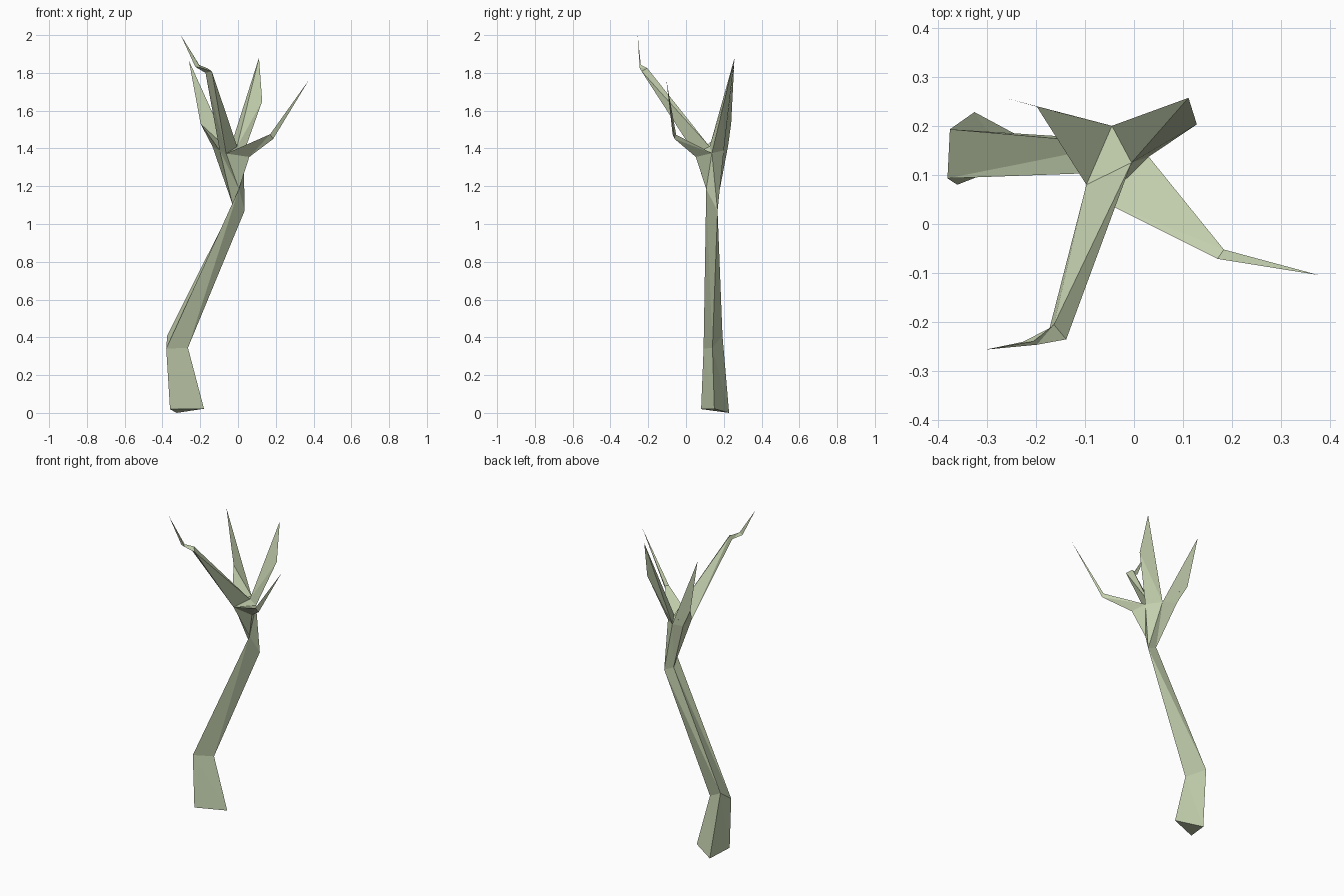
import bpy, bmesh

if "Cube" in bpy.data.objects:
    bpy.data.objects.remove(bpy.data.objects["Cube"])

bark = bpy.data.materials.new("pale_green_bark")
bark.diffuse_color = (0.56, 0.64, 0.43, 1)
bark.use_nodes = True
bark.node_tree.nodes["Principled BSDF"].inputs["Base Color"].default_value = bark.diffuse_color

bm = bmesh.new()


def V(x, y, z):
    return bm.verts.new((x, y, z))


def tri(a, b, c):
    bm.faces.new((a, b, c))


def loft(rings, tip=None):
    """Skin three-sided rings one after another, optionally ending in a point."""
    for low, high in zip(rings, rings[1:]):
        for i in range(3):
            j = (i + 1) % 3
            tri(low[i], low[j], high[i])
            tri(low[j], high[j], high[i])
    if tip:
        for i in range(3):
            tri(rings[-1][i], rings[-1][(i + 1) % 3], tip)


def blade(a, b, c, mid, tip):
    """Short branch with a kink on one side and a sharp tip."""
    for f in ((a, b, mid), (b, c, mid), (c, tip, mid), (c, a, tip), (a, mid, tip)):
        tri(*f)


# Trunk: three-sided, leaning after a kink near the ground (front, right, back)
base = [V(-0.36, 0.08, 0.02), V(-0.18, 0.15, 0.022), V(-0.325, 0.228, 0.0)]
knee = [V(-0.38, 0.093, 0.34), V(-0.265, 0.14, 0.345), V(-0.375, 0.193, 0.41)]
neck = [V(0.005, 0.107, 1.185), V(0.035, 0.167, 1.07), V(-0.028, 0.163, 1.10)]
loft([base, knee, neck])
tri(*base)

# Crown: flares from the neck to the roots of the four branches
crotch = V(-0.005, 0.125, 1.41)
front_left, front_low = V(-0.063, 0.046, 1.373), V(0.06, 0.052, 1.355)
right, back = V(0.03, 0.137, 1.375), V(-0.045, 0.20, 1.39)
back_left, left = V(-0.135, 0.222, 1.41), V(-0.097, 0.08, 1.39)
F, R, B = neck
for f in ((F, front_left, front_low), (F, front_low, right), (F, right, R),
          (R, right, back), (R, back, B), (B, back, back_left),
          (B, back_left, left), (B, left, F), (F, left, front_left),
          (crotch, back, left), (crotch, front_left, right)):
    tri(*f)

# Long front-left branch with a bent twig
loft([[crotch, left, front_left],
      [V(-0.163, -0.205, 1.825), V(-0.172, -0.212, 1.80), V(-0.138, -0.235, 1.808)],
      [V(-0.205, -0.239, 1.842), V(-0.226, -0.24, 1.832), V(-0.198, -0.246, 1.828)]],
     V(-0.303, -0.256, 2.0))

# Front-right branch with a thin twig
loft([[front_left, front_low, right],
      [V(0.17, -0.071, 1.475), V(0.186, -0.06, 1.45), V(0.183, -0.052, 1.472)]],
     V(0.376, -0.104, 1.763))

# Two blade-like rear branches
blade(crotch, right, back, V(0.128, 0.203, 1.65), V(0.111, 0.257, 1.88))
blade(back, left, back_left, V(-0.198, 0.239, 1.53), V(-0.26, 0.256, 1.865))

bmesh.ops.recalc_face_normals(bm, faces=bm.faces)
mesh = bpy.data.meshes.new("bare_tree")
bm.to_mesh(mesh)
bm.free()
mesh.materials.append(bark)
bpy.context.collection.objects.link(bpy.data.objects.new("bare_tree", mesh))
